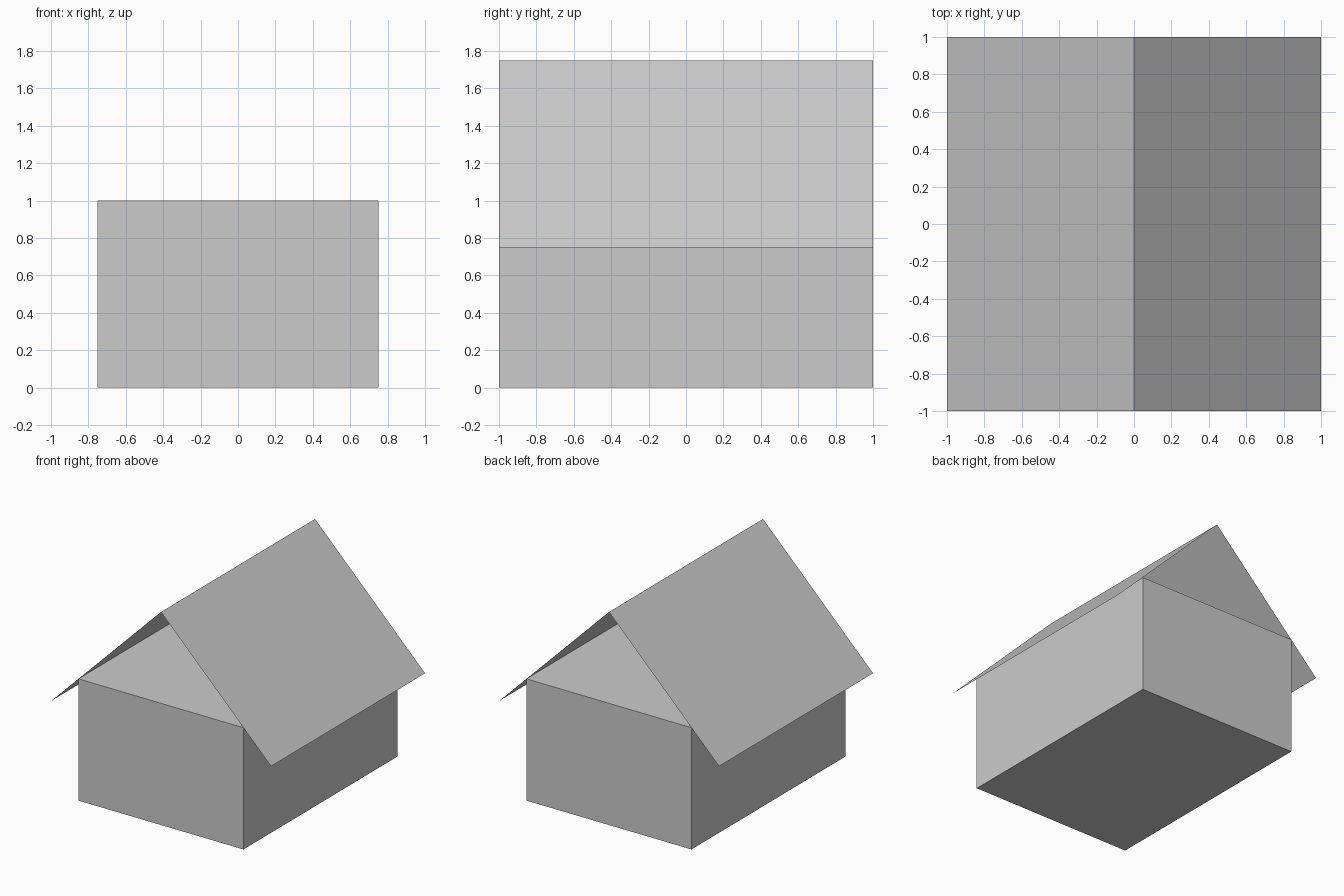
import bpy
import bmesh

if "Cube" in bpy.data.objects:
    bpy.data.objects.remove(bpy.data.objects["Cube"])

HALF_DEPTH = 1.0


def new_object(name, bm):
    bmesh.ops.recalc_face_normals(bm, faces=bm.faces[:])
    mesh = bpy.data.meshes.new(name)
    bm.to_mesh(mesh)
    bm.free()
    obj = bpy.data.objects.new(name, mesh)
    bpy.context.collection.objects.link(obj)
    return obj


# Walls: closed box with a flat top
bm = bmesh.new()
bmesh.ops.create_cube(bm, size=1.0)
bmesh.ops.scale(bm, vec=(1.5, 2 * HALF_DEPTH, 1.0), verts=bm.verts)
bmesh.ops.translate(bm, vec=(0, 0, 0.5), verts=bm.verts)
new_object("house_walls", bm)

# Roof: thin open gable sheet, profile swept front to back
bm = bmesh.new()
profile = [(-1.0, 0.75), (0.0, 1.75), (1.0, 0.75)]
front = [bm.verts.new((x, -HALF_DEPTH, z)) for x, z in profile]
back = [bm.verts.new((x, HALF_DEPTH, z)) for x, z in profile]
for i in range(len(profile) - 1):
    bm.faces.new((front[i], front[i + 1], back[i + 1], back[i]))
roof = new_object("gable_roof", bm)

# Roof faces point outward
if roof.data.polygons[0].normal.z < 0:
    roof.data.flip_normals()
